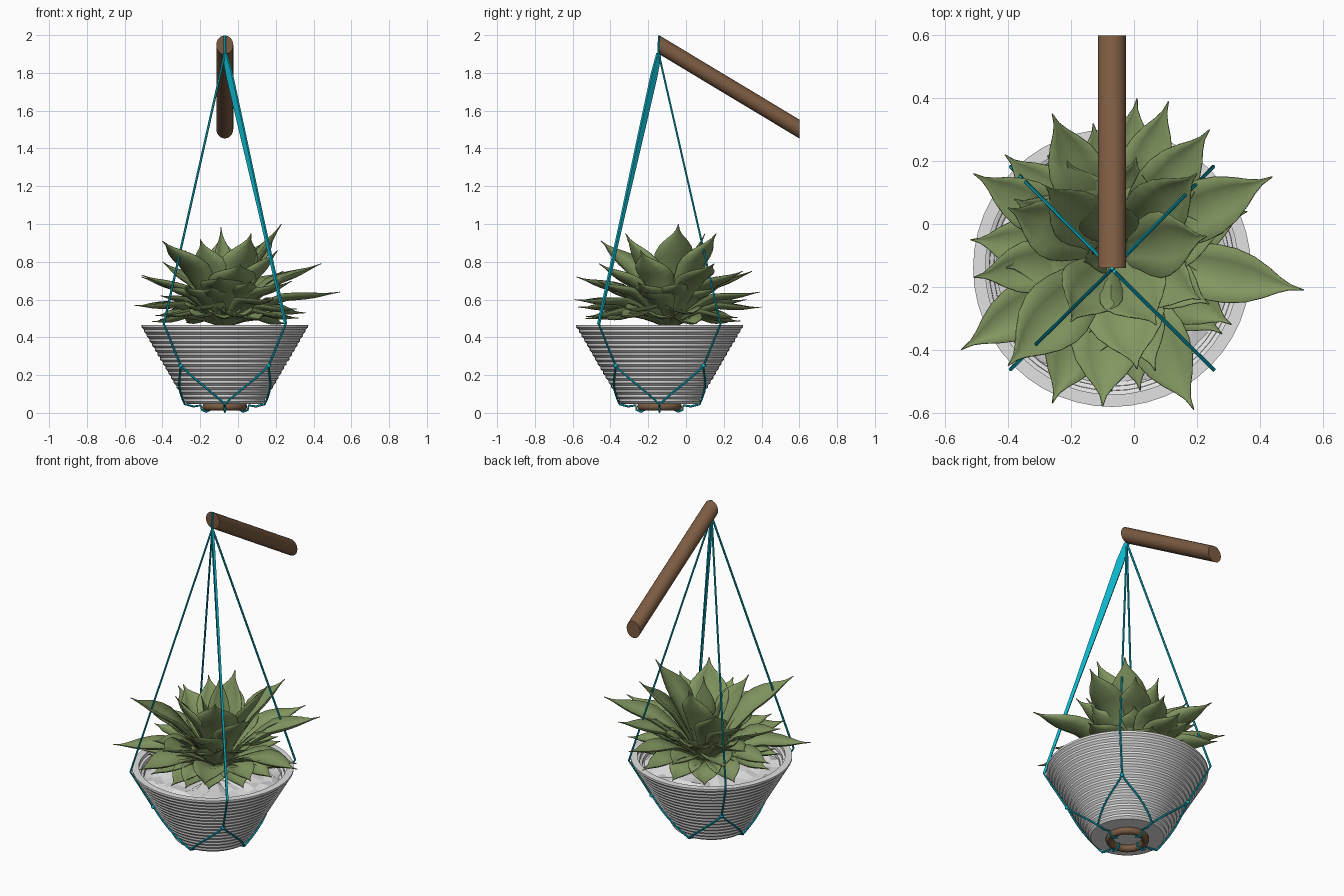
import bpy, bmesh, math, random
from mathutils import Vector

if "Cube" in bpy.data.objects:
    bpy.data.objects.remove(bpy.data.objects["Cube"])

random.seed(4)
CX, CY = -0.07, -0.14          # vertical axis of pot and ropes


def material(name, rgb):
    m = bpy.data.materials.new(name)
    m.diffuse_color = (*rgb, 1)
    m.use_nodes = True
    m.node_tree.nodes["Principled BSDF"].inputs["Base Color"].default_value = m.diffuse_color
    return m


GREY = material("light_grey_clay", (0.76, 0.76, 0.76))
GREEN = material("leaf_green", (0.225, 0.31, 0.12))
WOOD = material("brown_wood", (0.20, 0.105, 0.054))
TEAL = material("teal_cord", (0.004, 0.46, 0.59))


def finish(name, bm, mat, smooth=None):
    bmesh.ops.remove_doubles(bm, verts=bm.verts, dist=1e-5)
    bmesh.ops.recalc_face_normals(bm, faces=bm.faces)
    me = bpy.data.meshes.new(name)
    bm.to_mesh(me)
    bm.free()
    ob = bpy.data.objects.new(name, me)
    bpy.context.collection.objects.link(ob)
    me.materials.append(mat)
    if smooth:
        bpy.ops.object.select_all(action='DESELECT')
        ob.select_set(True)
        bpy.context.view_layer.objects.active = ob
        bpy.ops.object.shade_smooth_by_angle(angle=math.radians(smooth))
    return ob


def skin(bm, rows, closed):
    """Bridge equally long rows of points with quads."""
    vs = [[bm.verts.new(p) for p in row] for row in rows]
    n = len(vs[0])
    for a, b in zip(vs, vs[1:]):
        for i in range(n if closed else n - 1):
            j = (i + 1) % n
            bm.faces.new((a[i], a[j], b[j], b[i]))
    return vs


def lathe(name, profile, mat, smooth, seg=48, wobble=0):
    bm = bmesh.new()
    rows = [[(CX + r * math.cos(t), CY + r * math.sin(t), z + random.uniform(-wobble, wobble))
             for t in (2 * math.pi * k / seg for k in range(seg))] for r, z in profile]
    vs = skin(bm, rows, True)
    bm.faces.new(vs[-1])
    if not wobble:
        bm.faces.new(vs[0])
    return finish(name, bm, mat, smooth)


def tube(name, pts, mat, r=0.006, sides=6):
    """Cord along a path."""
    bm = bmesh.new()
    pts = [Vector(p) for p in pts]
    rows = []
    for i, p in enumerate(pts):
        d = (pts[min(i + 1, len(pts) - 1)] - pts[max(i - 1, 0)]).normalized()
        u = d.cross(Vector((0.31, 0.17, 0.05))).normalized()
        v = d.cross(u)
        rows.append([p + r * (u * math.cos(a) + v * math.sin(a))
                     for a in (2 * math.pi * k / sides for k in range(sides))])
    vs = skin(bm, rows, True)
    bm.faces.new(vs[0])
    bm.faces.new(vs[-1])
    return finish(name, bm, mat, 40)


def polar(r, deg, z):
    a = math.radians(deg)
    return (CX + r * math.cos(a), CY + r * math.sin(a), z)


# Pot: stack of bands, each flaring then upright, flat rim, ridged inside
Z0, Z1 = 0.048, 0.465


def pot_r(z):
    return 0.200 + 0.242 * (z - Z0) / (Z1 - Z0)


bands = 17
h = (Z1 - Z0) / bands
prof = [(0.10, Z0)]
for i in range(bands):
    z = Z0 + i * h
    prof += [(pot_r(z), z), (pot_r(z + 0.95 * h), z + 0.5 * h)]
prof += [(0.442, Z1), (0.403, Z1)]
for i in range(5):
    z = Z1 - i * h
    r = pot_r(z) - 0.035
    prof += [(r - 0.002, z - 0.1 * h), (r - 0.003, z - 0.9 * h), (r - 0.012, z - h)]
prof += [(0.02, Z1 - 5 * h)]
lathe("pot", prof, GREY, 20)

# Uneven filling inside the pot
lathe("pot_filling", [(0.375, 0.395), (0.33, 0.405), (0.28, 0.41), (0.22, 0.415), (0.14, 0.42), (0.05, 0.425)],
      GREY, None, 32, 0.014)

# Wooden ring beneath the pot
ring = [[polar(0.098 + 0.021 * math.cos(b), 10 * k, 0.033 + 0.021 * math.sin(b))
         for b in (2 * math.pi * j / 10 for j in range(10))] for k in range(37)]
bm = bmesh.new()
skin(bm, ring, True)
finish("base_ring", bm, WOOD, 50)

# Sloping pole with upright cut ends
bm = bmesh.new()
ends = [[(CX + 0.045 * math.cos(a), y, z + 0.05 * math.sin(a))
         for a in (2 * math.pi * k / 24 for k in range(24))] for y, z in ((CY, 1.948), (0.60, 1.503))]
vs = skin(bm, ends, True)
bm.faces.new(vs[0])
bm.faces.new(vs[1])
finish("pole", bm, WOOD, 40)

# Cords: four hangers from the pole to the rim, each forking into two on the pot
TOP = (CX, CY - 0.004, 1.90)
tube("pole_cord", [(CX, CY - 0.004, 1.885), (CX, CY - 0.006, 1.94), (CX, CY - 0.002, 1.997)], TEAL)
for k in range(4):
    a = 45 + 90 * k
    knot = polar(pot_r(0.25) + 0.013, a, 0.25)
    tube("hanger_cord", [TOP, polar(0.456, a, 0.47), knot], TEAL)
    bm = bmesh.new()
    bmesh.ops.create_icosphere(bm, subdivisions=1, radius=0.013)
    bmesh.ops.translate(bm, verts=bm.verts, vec=knot)
    finish("cord_knot", bm, TEAL, 60)
    for s in (-1, 1):
        path = []
        for i in range(7):
            t = i / 6
            z = 0.25 - 0.205 * t
            path.append(polar(pot_r(max(z, Z0)) + 0.011, a + s * 45 * t ** 1.25, z))
        tube("fork_cord", path, TEAL, 0.0055)
    # Cord from the pot edge, looped around the ring
    b = 90 * k
    tube("ring_cord", [polar(0.211, b, 0.046), polar(0.165, b, 0.034), polar(0.126, b, 0.040),
                       polar(0.122, b, 0.016), polar(0.098, b, 0.006), polar(0.072, b, 0.02),
                       polar(0.072, b, 0.04)], TEAL)

# Front right hanger is a broad flat strap lying in its own upright plane
bm = bmesh.new()
p, q = Vector(TOP), Vector(polar(0.456, -45, 0.47))
side = Vector((1, 1, 0)).normalized() * 0.006
n = (q - p).normalized().cross(side.normalized()).normalized()
rows = []
for t, w in ((0.0, 0.014), (0.08, 0.021), (0.3, 0.017), (0.6, 0.010), (1, 0.006)):
    c = p.lerp(q, t)
    rows.append([c + n * w + side, c - n * w + side, c - n * w - side, c + n * w - side])
vs = skin(bm, rows, True)
bm.faces.new(vs[0])
bm.faces.new(vs[-1])
finish("broad_hanger_strap", bm, TEAL)

# Leaves: cupped pointed blades arching out from the heart (tip x, y, z, width)
HEART = Vector((-0.07, -0.09, 0.46))
SHAPE = [(0, .4), (.12, .5), (.25, .66), (.38, .88), (.5, 1), (.6, .98), (.7, .82), (.79, .54), (.86, .27),
         (.92, .1), (.96, .05), (1, .01)]
LEAVES = [
    (.54, -.21, .64, .18), (.44, .15, .79, .19), (.24, .30, .75, .18), (.11, .39, .64, .16),
    (.01, .40, .56, .16), (-.26, .35, .75, .18), (-.41, .22, .62, .17), (-.51, .16, .72, .16),
    (-.52, -.05, .57, .17), (-.51, -.17, .73, .17), (-.55, -.40, .57, .17), (-.26, -.57, .56, .20),
    (-.10, -.58, .72, .23), (.02, -.53, .51, .19), (.19, -.59, .60, .19), (.31, -.32, .55, .18),
    (.36, .04, .53, .18), (-.38, -.31, .52, .18), (-.13, .32, .60, .17),
    (.01, -.46, .79, .25), (-.40, .05, .80, .20), (-.40, -.45, .91, .22), (.23, -.04, 1.0, .21),
    (.21, -.24, .86, .21), (.20, .16, .95, .20), (-.09, .10, .95, .19), (-.28, .12, .86, .18),
    (-.20, -.31, .92, .21), (.07, -.32, .95, .23), (-.09, -.04, .985, .12), (-.16, -.12, .86, .11),
]
# Filler leaves: a middle tier and a low drooping tier
for count, reach, z, turn in ((10, 0.36, 0.66, 11), (12, 0.40, 0.47, 0)):
    for k in range(count):
        a = math.radians(turn + 360 * k / count + random.uniform(-8, 8))
        r = reach + random.uniform(-0.03, 0.03)
        LEAVES.append((HEART.x + r * math.cos(a), HEART.y - 0.03 + r * math.sin(a),
                       z + random.uniform(0, 0.05), 0.18))


def leaf(tip, width):
    d = Vector((tip.x - HEART.x, tip.y - HEART.y, 0))
    reach = d.length
    d.normalize()
    across = Vector((-d.y, d.x, 0))
    start = HEART + d * 0.025
    ctrl = HEART + d * reach * 0.55
    ctrl.z = HEART.z + (tip.z - HEART.z) * 0.62 + 0.09 * min(1, reach / 0.45)
    rows = []
    for t, w in SHAPE:
        c = start * (1 - t) ** 2 + ctrl * 2 * t * (1 - t) + tip * t * t
        c.z -= 0.02 * math.sin(math.pi * max(0, t - 0.5) * 2)       # tip curls up again
        tan = ((ctrl - start) * (1 - t) + (tip - ctrl) * t).normalized()
        up = tan.cross(across)
        if up.z < 0:
            up = -up
        hw = w * width / 2
        rows.append([c + across * hw * u + up * hw * 0.42 * (u * u - 0.3) for u in (-1, -.5, 0, .5, 1)])
    bm = bmesh.new()
    skin(bm, rows, False)
    ob = finish("leaf", bm, GREEN, 60)
    mod = ob.modifiers.new("thickness", 'SOLIDIFY')
    mod.thickness = 0.004
    mod.offset = 0


for x, y, z, w in LEAVES:
    leaf(Vector((x, y, z)), w)
